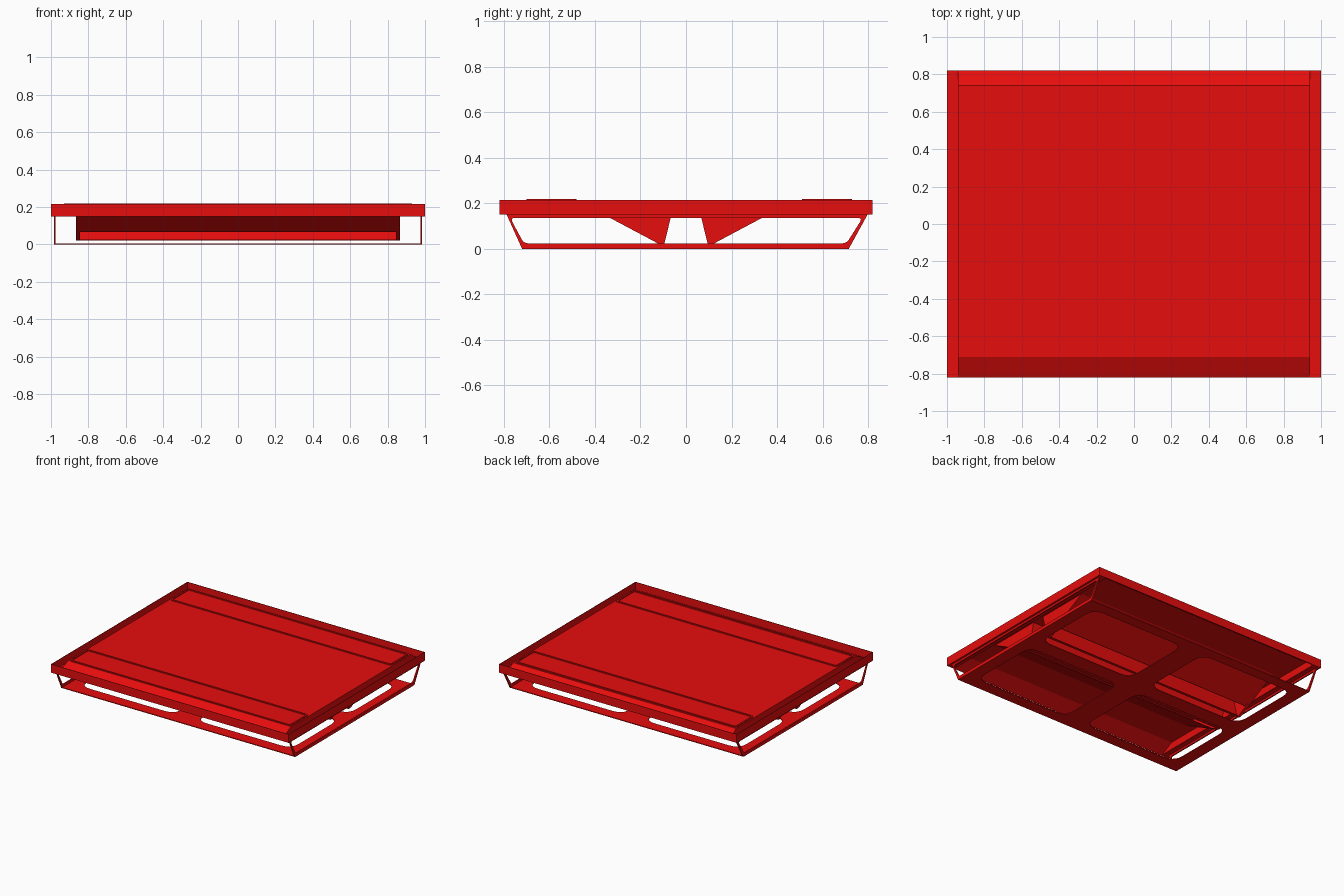
import bpy
from mathutils import Matrix, Vector

if "Cube" in bpy.data.objects:
    bpy.data.objects.remove(bpy.data.objects["Cube"])

red = bpy.data.materials.new("red")
red.diffuse_color = (0.8, 0.004, 0.004, 1)
red.use_nodes = True
red.node_tree.nodes["Principled BSDF"].inputs["Base Color"].default_value = red.diffuse_color

# Maps a flat (u, v) drawing to (y, z), thickness along x
YZ = Matrix(((0, 0, 1, 0), (1, 0, 0, 0), (0, 1, 0, 0), (0, 0, 0, 1)))
XY = Matrix.Identity(4)


def rounded(pts, r, n=5):
    """Round the corners of a polygon with short quadratic arcs."""
    out = []
    P = [Vector(p) for p in pts]
    for i, p in enumerate(P):
        a = p + (P[i - 1] - p).normalized() * r
        b = p + (P[(i + 1) % len(P)] - p).normalized() * r
        for k in range(n + 1):
            t = k / n
            out.append(tuple(a * (1 - t) ** 2 + p * 2 * t * (1 - t) + b * t * t))
    return out


def rect(x0, x1, y0, y1):
    return [(x0, y0), (x1, y0), (x1, y1), (x0, y1)]


def span(s, a, b):
    """Mirror an interval to side s."""
    return min(s * a, s * b), max(s * a, s * b)


def plate(name, loops, lo, hi, plane):
    """Extrude a flat outline (with optional holes) from lo to hi."""
    cu = bpy.data.curves.new(name, 'CURVE')
    cu.dimensions = '2D'
    cu.fill_mode = 'BOTH'
    cu.extrude = (hi - lo) / 2
    for pts in loops:
        s = cu.splines.new('POLY')
        s.points.add(len(pts) - 1)
        for q, p in zip(s.points, pts):
            q.co = (p[0], p[1], 0, 1)
        s.use_cyclic_u = True
    ob = bpy.data.objects.new(name, cu)
    bpy.context.collection.objects.link(ob)
    ob.matrix_world = plane @ Matrix.Translation((0, 0, (lo + hi) / 2))
    bpy.ops.object.select_all(action='DESELECT')
    bpy.context.view_layer.objects.active = ob
    ob.select_set(True)
    bpy.ops.object.convert(target='MESH')
    ob = bpy.context.object
    bpy.ops.object.shade_flat()
    ob.data.materials.clear()
    ob.data.materials.append(red)
    return ob


# Outer rim band
plate("rim", [rect(-1, 1, -.82, .82), rect(-.997, .997, -.817, .817)], .15, .215, XY)

# Thin deck sheet with front and back edges sloping down to the rim
deck = [(-.818, .156), (-.71, .212), (.74, .212), (.818, .156),
        (.818, .15), (.738, .206), (-.708, .206), (-.818, .15)]
plate("deck", [deck], -.94, .94, YZ)

# Thin raised rounded outlines on the deck
for name, y in (("front_outline", -.59), ("back_outline", .62)):
    plate(name, [rounded(rect(-.93, .93, y - .11, y + .11), .02),
                 rounded(rect(-.918, .918, y - .098, y + .098), .015)], .21, .219, XY)

# Base plate with four rounded openings around a cross
holes = [rounded(rect(*span(s, .09, .89), *span(m, .06, .63)), .09)
         for s in (-1, 1) for m in (-1, 1)]
plate("base_plate", [rect(-.985, .985, -.72, .715)] + holes, 0, .006, XY)

for s, side in ((-1, "left"), (1, "right")):
    # Gutter floor and deck side wall
    plate(side + "_gutter", [rect(*span(s, .937, .998), -.818, .818)], .15, .155, XY)
    plate(side + "_deck_side", [[(-.81, .152), (.81, .152), (.74, .21), (-.71, .21)]],
          *span(s, .934, .94), YZ)
    # Side frame with a trapezoid opening
    outer = [(-.79, .155), (-.72, 0), (.715, 0), (.8, .155)]
    inner = rounded([(-.772, .135), (-.712, .024), (.705, .024), (.775, .135)], .02)
    plate(side + "_side_frame", [outer, inner], *span(s, .975, .985), YZ)

# Two long wedge channels below the deck: end caps, steep wall and sloped sheet
for m, tag in ((-1, "front"), (1, "back")):
    def mir(pts):
        return [(m * y, z) for y, z in pts]
    for s, side in ((-1, "left"), (1, "right")):
        plate(f"{tag}_channel_{side}_end",
              [mir([(.47, .208), (.05, .208), (.095, .022), (.12, .022)])],
              *span(s, .845, .865), YZ)
    plate(tag + "_channel_wall", [mir([(.05, .208), (.095, .022), (.115, .022), (.11, .028),
                                       (.1, .028), (.058, .208)])], -.85, .85, YZ)
    plate(tag + "_channel_slope", [mir([(.47, .208), (.2, .065), (.19, .065), (.458, .208)])],
          -.85, .85, YZ)
